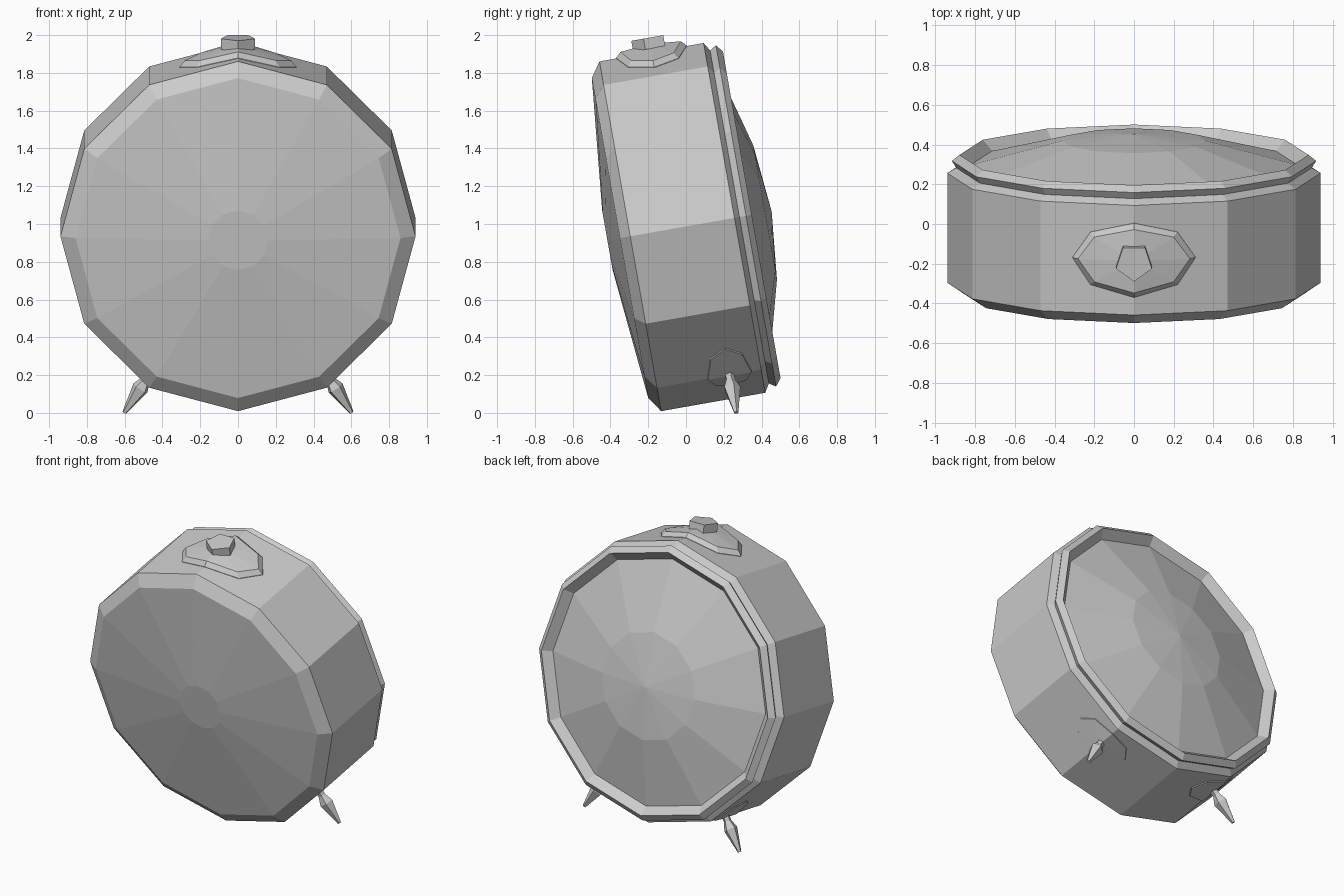
import bpy, bmesh
from math import sin, cos, pi, radians, tan
from mathutils import Matrix, Vector

if "Cube" in bpy.data.objects:
    bpy.data.objects.remove(bpy.data.objects["Cube"])

R = 0.94                      # drum radius, 12 sides
TILT = radians(10)
# Local frame: y runs along the drum axis (front to back), z is up the face
FRAME = Matrix.Translation((0, -0.295, 0.935)) @ Matrix.Rotation(TILT, 4, 'X')


def skin(name, rings, matrix, cap_start=True, cap_end=True):
    """Bridge successive rings of points; a ring of one point makes a fan."""
    bm = bmesh.new()
    rows = [[bm.verts.new(p) for p in ring] for ring in rings]
    for a, b in zip(rows, rows[1:]):
        n = max(len(a), len(b))
        for i in range(n):
            j = (i + 1) % n
            if len(b) == 1:
                bm.faces.new((a[i], a[j], b[0]))
            elif len(a) == 1:
                bm.faces.new((a[0], b[j], b[i]))
            else:
                bm.faces.new((a[i], a[j], b[j], b[i]))
    if cap_start and len(rows[0]) > 2:
        bm.faces.new(rows[0][::-1])
    if cap_end and len(rows[-1]) > 2:
        bm.faces.new(rows[-1])
    bmesh.ops.recalc_face_normals(bm, faces=bm.faces)
    bm.transform(matrix)
    mesh = bpy.data.meshes.new(name)
    bm.to_mesh(mesh)
    bm.free()
    obj = bpy.data.objects.new(name, mesh)
    bpy.context.collection.objects.link(obj)
    return obj


def ring(n, r, h, start=0.0):
    """Regular polygon ring around local z at height h."""
    if r == 0:
        return [(0, 0, h)]
    return [(r * cos(start + 2 * pi * i / n), r * sin(start + 2 * pi * i / n), h)
            for i in range(n)]


def lathe(name, profile, n, matrix, start=0.0):
    return skin(name, [ring(n, r, h, start) for r, h in profile], matrix)


def radial(angle, s):
    """Frame whose z points out of the drum at an angle, at axis position s."""
    return FRAME @ Matrix.Translation((0, s, 0)) @ Matrix.Rotation(pi / 2 - angle, 4, 'Y')


def saddle_plate(name, angle, s, rx, ry, levels, apex):
    """Eight-sided oval plate folded over one corner of the drum."""
    slope = tan(radians(15))
    rings = []
    for inset, lift in levels:
        pts = []
        for x, y, _ in ring(8, 1, 0):
            px, py = x * (rx - inset), y * (ry - inset)
            pts.append((px, py, R - slope * abs(px) + lift))
        rings.append(pts)
    rings.append([(0, 0, R + apex)])
    return skin(name, rings, radial(angle, s), cap_start=False)


# Drum: shallow front cone, bevel, wall, groove, back rim, recess and back dome
AXIS = FRAME @ Matrix.Rotation(-pi / 2, 4, 'X')
lathe("drum_body", [
    (0.16, -0.123), (0.86, -0.055), (R, 0), (R, 0.56), (0.895, 0.587),
    (0.917, 0.622), (0.878, 0.653), (0.825, 0.60), (0.36, 0.725), (0, 0.76)],
    12, AXIS)

# Top plate and five-sided button
saddle_plate("top_plate", pi / 2, 0.28, 0.31, 0.19,
             [(0, -0.01), (0, 0.003), (0.028, 0.03)], 0.045)
lathe("top_button", [(0.095, 0.96), (0.095, 1.018)], 5, radial(pi / 2, 0.28), -pi / 2)

# Mirrored pair of feet with their mounting plates
for side, label in ((1, "right"), (-1, "left")):
    corner = -pi / 3 if side == 1 else -2 * pi / 3
    saddle_plate(label + "_foot_plate", corner, 0.39, 0.20, 0.122,
                 [(0, -0.01), (0.004, 0.006)], 0.008)
    lean = radians(-57) if side == 1 else radians(-123)
    base = FRAME @ Vector((R * cos(corner), 0.39, R * sin(corner)))
    rot = radial(lean, 0).to_3x3().to_4x4()
    lathe(label + "_foot", [(0.03, -0.02), (0.024, 0.03), (0.046, 0.085), (0.012, 0.242)],
          5, Matrix.Translation(base) @ rot, pi / 2)
